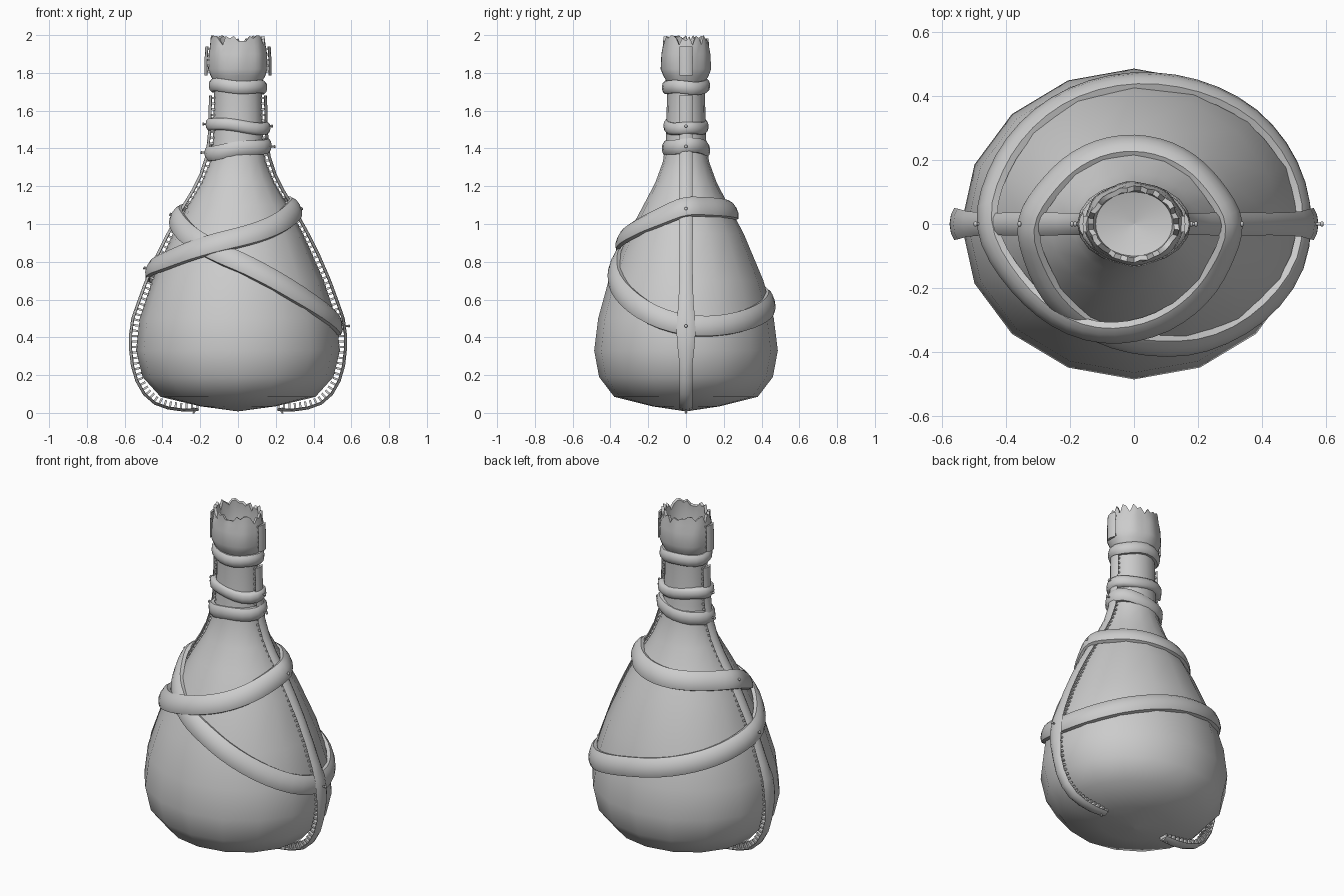
import bpy, bmesh, math, random
from mathutils import Vector, Matrix

if "Cube" in bpy.data.objects:
    bpy.data.objects.remove(bpy.data.objects["Cube"])

random.seed(4)
TAU = math.tau

# body profile: z, half width, half depth
BODY = [(0.008, .001, .001), (.035, .2, .18), (.085, .41, .38), (.19, .505, .46), (.33, .54, .486),
        (.5, .52, .465), (.7, .455, .41), (.95, .345, .305), (1.1, .265, .225), (1.22, .193, .162),
        (1.33, .148, .122), (1.45, .132, .106), (1.7, .126, .10), (1.8, .13, .105)]


def finish(name, bm, angle=50):
    bmesh.ops.recalc_face_normals(bm, faces=bm.faces)
    me = bpy.data.meshes.new(name)
    bm.to_mesh(me)
    bm.free()
    ob = bpy.data.objects.new(name, me)
    bpy.context.collection.objects.link(ob)
    bpy.ops.object.select_all(action='DESELECT')
    ob.select_set(True)
    bpy.context.view_layer.objects.active = ob
    bpy.ops.object.shade_smooth_by_angle(angle=math.radians(angle))
    return ob


def skin(name, rings, closed=False, caps=True, angle=50):
    """Join successive rings of points into a surface."""
    bm = bmesh.new()
    rs = [[bm.verts.new(p) for p in r] for r in rings]
    n = len(rs[0])
    for i in range(len(rs) if closed else len(rs) - 1):
        a, b = rs[i], rs[(i + 1) % len(rs)]
        for j in range(n):
            bm.faces.new((a[j], a[(j + 1) % n], b[(j + 1) % n], b[j]))
    if caps and not closed:
        bm.faces.new(rs[0])
        bm.faces.new(rs[-1])
    return finish(name, bm, angle)


def sweep(name, path, section, closed=False, angle=50):
    """path: (point, normal, width scale); section: (across, outward) pairs."""
    rings, n = [], len(path)
    for i, (p, nor, w) in enumerate(path):
        a = path[(i + 1) % n][0] if closed or i < n - 1 else p
        b = path[i - 1][0] if closed or i > 0 else p
        side = (a - b).normalized().cross(nor).normalized()
        rings.append([p + side * (s * w) + nor * o for s, o in section])
    return skin(name, rings, closed, True, angle)


def radii(z):
    for (z0, a0, b0), (z1, a1, b1) in zip(BODY, BODY[1:]):
        if z <= z1:
            t = (z - z0) / (z1 - z0)
            return a0 + (a1 - a0) * t, b0 + (b1 - b0) * t
    return BODY[-1][1:]


def surf(t, z):
    """Point and outward normal on the body."""
    def pt(t, z):
        a, b = radii(z)
        return Vector((a * math.cos(t), b * math.sin(t), z))
    du = pt(t + .02, z) - pt(t - .02, z)
    dv = pt(t, z + .06) - pt(t, z - .06)
    return pt(t, z), du.cross(dv).normalized()


def ellipse(a, b, z, n):
    return [Vector((a * math.cos(TAU * i / n), b * math.sin(TAU * i / n), z)) for i in range(n)]


# leather body and neck
skin("flask_body", [ellipse(a, b, z, 16) for z, a, b in BODY], angle=80)

# torn mouth with a hollow inside
N = 40
rings = [ellipse(a, b, z, N) for a, b, z in
         [(.126, .10, 1.75), (.145, .12, 1.785), (.156, .132, 1.82), (.153, .128, 1.9), (.146, .12, 1.945),
          (.142, .118, 1.975), (.126, .102, 1.97), (.128, .105, 1.93), (.12, .10, 1.87), (.002, .002, 1.84)]]
for i in range(N):
    jag = random.choice((-.028, -.005, .008, .02, .023))
    lean = random.uniform(.96, 1.03)
    for k in (5, 6):
        v = rings[k][i]
        rings[k][i] = Vector((v.x * lean, v.y * lean, v.z + jag))
    bulge = 1 + .018 * math.sin(i * 1.3)
    for k in (2, 3, 4):
        rings[k][i].x *= bulge
        rings[k][i].y *= bulge
skin("torn_mouth", rings, angle=45)

# rounded strap cross-section
def dome(w, t):
    return [(-w, -.012), (-w, t * .35), (-w * .6, t * .85), (0, t), (w * .6, t * .85), (w, t * .35), (w, -.012)]


# neck bands: name, z, tilt, half width, half depth, half height
for name, z, tilt, a, b, w in [("mouth_collar", 1.728, -.006, .133, .106, .034),
                               ("upper_neck_band", 1.518, -.014, .15, .098, .032),
                               ("lower_neck_band", 1.395, .02, .156, .106, .038)]:
    path = []
    for i in range(20):
        t = TAU * i / 20
        c, s = math.cos(t), math.sin(t)
        wob = .005 * math.sin(3 * t + z * 9)
        path.append((Vector((a * c, b * s, z + tilt * c + wob)), Vector((c / a, s / b, 0)).normalized(), 1))
    sweep(name, path, dome(w, .022), closed=True)

# long strap winding twice round the body; heights at each quarter turn
H = [1.075, 1.07, 1.03, .80, .465, .59, .755, .92]
path, STEP = [], 12
for i in range(8 * STEP):
    q, f = divmod(i / STEP, 1)
    p0, p1, p2, p3 = (H[(int(q) + k) % 8] for k in (-1, 0, 1, 2))
    z = p1 + .5 * f * (p2 - p0 + f * (2 * p0 - 5 * p1 + 4 * p2 - p3 + f * (3 * (p1 - p2) + p3 - p0)))
    t = i / STEP * math.pi / 2
    lift = .004
    for centre, amount, spread in [(0, .026, .22), (8, .026, .22), (2, .026, .22), (6, .026, .22), (6.8, .02, .35)]:
        lift += amount * math.exp(-((i / STEP - centre) / spread) ** 2)
    p, n = surf(t, z)
    path.append((p + n * lift, n, 1))
sweep("winding_strap", path, dome(.054, .026), closed=True)


def rivet(name, p, n, r=.009):
    bm = bmesh.new()
    rot = Vector((0, 0, 1)).rotation_difference(n).to_matrix().to_4x4()
    m = Matrix.Translation(p) @ rot
    bmesh.ops.create_cone(bm, cap_ends=True, segments=8, radius1=r * .55, radius2=r * .55, depth=.03, matrix=m)
    bmesh.ops.create_uvsphere(bm, u_segments=8, v_segments=5, radius=r,
                              matrix=m @ Matrix.Translation((0, 0, .014)) @ Matrix.Diagonal((1, 1, .6, 1)))
    finish(name, bm)


def seam(name, line, side):
    """Raised edge strip joined to the body by a row of stitches."""
    pts = [Vector((side * x, 0, z)) for x, z, w in line]
    path = []
    for i, p in enumerate(pts):
        d = (pts[min(i + 1, len(pts) - 1)] - pts[max(i - 1, 0)]).normalized()
        path.append((p, Vector((-d.z * side, 0, d.x * side)), line[i][2]))
    sec = [(-1, -.007), (-.6, .003), (0, .007), (.6, .003), (1, -.007), (.6, -.009), (0, -.007), (-.6, -.009)]
    sweep(name + "_strip", path, sec, angle=60)
    bm = bmesh.new()
    left = .012
    for (a, na, wa), (b, nb, wb) in zip(path, path[1:]):
        d, length = (b - a).normalized(), (b - a).length
        while left < length:
            n = na.lerp(nb, left / length).normalized()
            y = Vector((0, 1, 0))
            m = Matrix((d, y, n)).transposed().to_4x4()
            m.translation = a + d * left - n * .02
            bmesh.ops.create_cube(bm, size=1, matrix=m @ Matrix.Diagonal((.011, .05, .034, 1)))
            left += .03
        left -= length
    finish(name + "_stitches", bm, 30)


# side seams from the neck round to the underside (x, z, half width)
LINE = [(.147, 1.68, .036), (.15, 1.5, .034), (.165, 1.36, .034), (.198, 1.26, .034), (.238, 1.18, .035),
        (.293, 1.09, .037), (.37, .95, .036), (.43, .83, .035), (.486, .7, .036), (.53, .58, .04),
        (.558, .5, .048), (.569, .42, .05), (.57, .34, .044), (.56, .25, .034), (.537, .17, .034),
        (.497, .1, .034), (.44, .05, .034), (.37, .025, .034), (.29, .014, .034), (.21, .016, .03)]
TAB = [(.166, 1.94, .035), (.17, 1.87, .036), (.17, 1.785, .035)]
for side, word in ((1, "right"), (-1, "left")):
    # the sweep direction runs downward, so outward is -z-tangent times side
    seam(word + "_seam", LINE, side)
    seam(word + "_mouth_tab", TAB, side)
    rivet(word + "_base_rivet", Vector((side * .235, 0, .014)), Vector((0, 0, -1)), .007)

# rivets pinning the straps at both sides
for i, (x, z, up) in enumerate([(-.483, .762, .4), (-.346, 1.045, .5), (.326, 1.075, .5), (.574, .46, 0),
                                (.166, 1.518, 0), (.18, 1.41, 0), (-.18, 1.378, 0), (-.17, 1.53, 0)]):
    rivet("strap_rivet_%d" % (i + 1), Vector((x, 0, z)), Vector((math.copysign(1, x), 0, up)).normalized())
